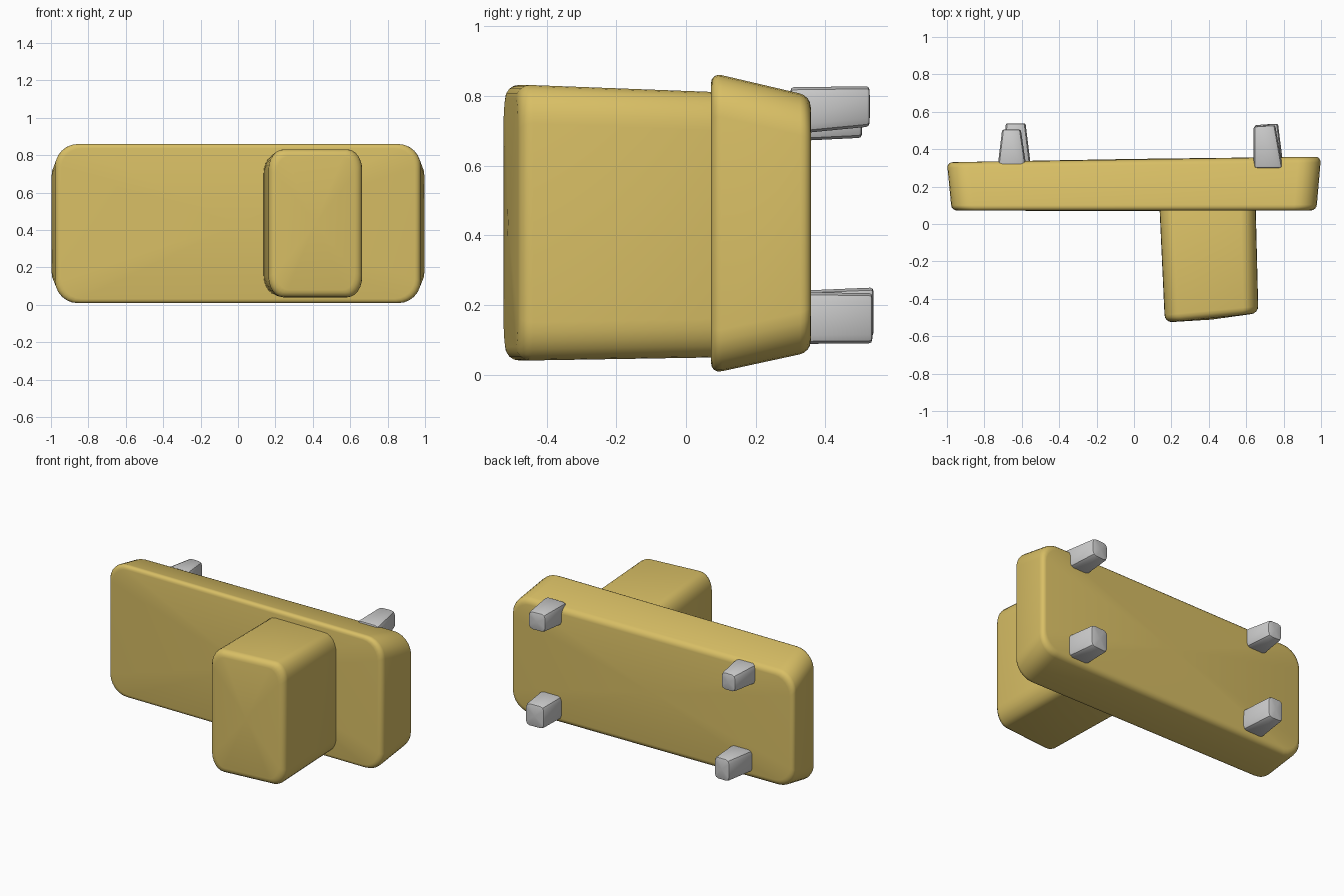
import bpy, bmesh, math

if "Cube" in bpy.data.objects:
    bpy.data.objects.remove(bpy.data.objects["Cube"])


def material(name, rgb):
    m = bpy.data.materials.new(name)
    m.diffuse_color = (*rgb, 1)
    m.use_nodes = True
    m.node_tree.nodes["Principled BSDF"].inputs["Base Color"].default_value = m.diffuse_color
    return m


def rounded_ring(x0, x1, z0, z1, rx, rz, n):
    """Rounded rectangle outline in the XZ plane."""
    pts = []
    corners = ((x1 - rx, z1 - rz), (x0 + rx, z1 - rz), (x0 + rx, z0 + rz), (x1 - rx, z0 + rz))
    for q, (cx, cz) in enumerate(corners):
        for i in range(n + 1):
            a = math.pi / 2 * (q + i / n)
            pts.append((cx + rx * math.cos(a), cz + rz * math.sin(a)))
    return pts


def cushion(name, front, back, corner, edge, n=6, steps=4, slope=(0, 0), bulge=0.0, mat=None):
    """Tapered box along y; each end is (y, x0, x1, z0, z1), slope tilts the end caps."""
    bm = bmesh.new()
    cx = (front[1] + front[2]) / 2
    length = back[0] - front[0]
    stations = []
    for i in range(steps + 1):
        a = math.pi / 2 * i / steps
        stations.append((edge * (1 - math.cos(a)) / length, edge * (1 - math.sin(a))))
    stations += [(1 - t, d) for t, d in reversed(stations)]
    rings = []
    for t, inset in stations:
        y, x0, x1, z0, z1 = [f + (b - f) * t for f, b in zip(front, back)]
        tilt = slope[0] * (1 - t) + slope[1] * t
        ring = rounded_ring(x0 + inset, x1 - inset, z0 + inset, z1 - inset,
                            corner[0] - inset * 0.4, corner[1] - inset * 0.4, n)
        rings.append([bm.verts.new((x, y + tilt * (x - cx), z)) for x, z in ring])
    for a, b in zip(rings, rings[1:]):
        for i in range(len(a)):
            j = (i + 1) % len(a)
            bm.faces.new((a[i], a[j], b[j], b[i]))
    # Fan caps, slightly domed
    for ring, end, s in ((rings[0], front, -1), (rings[-1], back, 1)):
        c = bm.verts.new(((end[1] + end[2]) / 2, end[0] + s * bulge, (end[3] + end[4]) / 2))
        for i in range(len(ring)):
            bm.faces.new((ring[i], ring[(i + 1) % len(ring)], c))
    bmesh.ops.recalc_face_normals(bm, faces=bm.faces)
    me = bpy.data.meshes.new(name)
    bm.to_mesh(me)
    bm.free()
    ob = bpy.data.objects.new(name, me)
    bpy.context.collection.objects.link(ob)
    if mat:
        me.materials.append(mat)
    bpy.ops.object.select_all(action='DESELECT')
    ob.select_set(True)
    bpy.context.view_layer.objects.active = ob
    bpy.ops.object.shade_smooth_by_angle(angle=math.radians(35))
    return ob


mustard = material("mustard", (0.69, 0.52, 0.13))

# Wide slab cushion, flaring in x and narrowing in z towards the back
cushion("seat_slab", (0.072, -0.975, 0.975, 0.003, 0.867), (0.345, -1.0, 1.0, 0.065, 0.80),
        (0.12, 0.12), 0.03, slope=(0, 0.015), bulge=0.003, mat=mustard)

# Block cushion projecting from the front
cushion("back_block", (-0.503, 0.165, 0.665, 0.04, 0.833), (0.12, 0.135, 0.65, 0.05, 0.81),
        (0.08, 0.11), 0.04, slope=(0.1, 0), bulge=0.008, mat=mustard)

# Stubby tapered feet: base bounds, then tip y and tip bounds
feet = {
    "foot_upper_left": ((-0.73, -0.575, 0.67, 0.80), 0.505, (-0.705, -0.605, 0.68, 0.79)),
    "foot_lower_left": ((-0.71, -0.55, 0.10, 0.24), 0.538, (-0.685, -0.58, 0.11, 0.25)),
    "foot_upper_right": ((0.64, 0.795, 0.69, 0.825), 0.526, (0.64, 0.755, 0.712, 0.828)),
    "foot_lower_right": ((0.64, 0.80, 0.088, 0.237), 0.533, (0.645, 0.77, 0.09, 0.234)),
}
for name, (base, tip_y, tip) in feet.items():
    cushion(name, (0.30, *base), (tip_y, *tip), (0.025, 0.025), 0.009, n=2, steps=2,
            slope=(0, 0.06 if "right" in name else 0))
